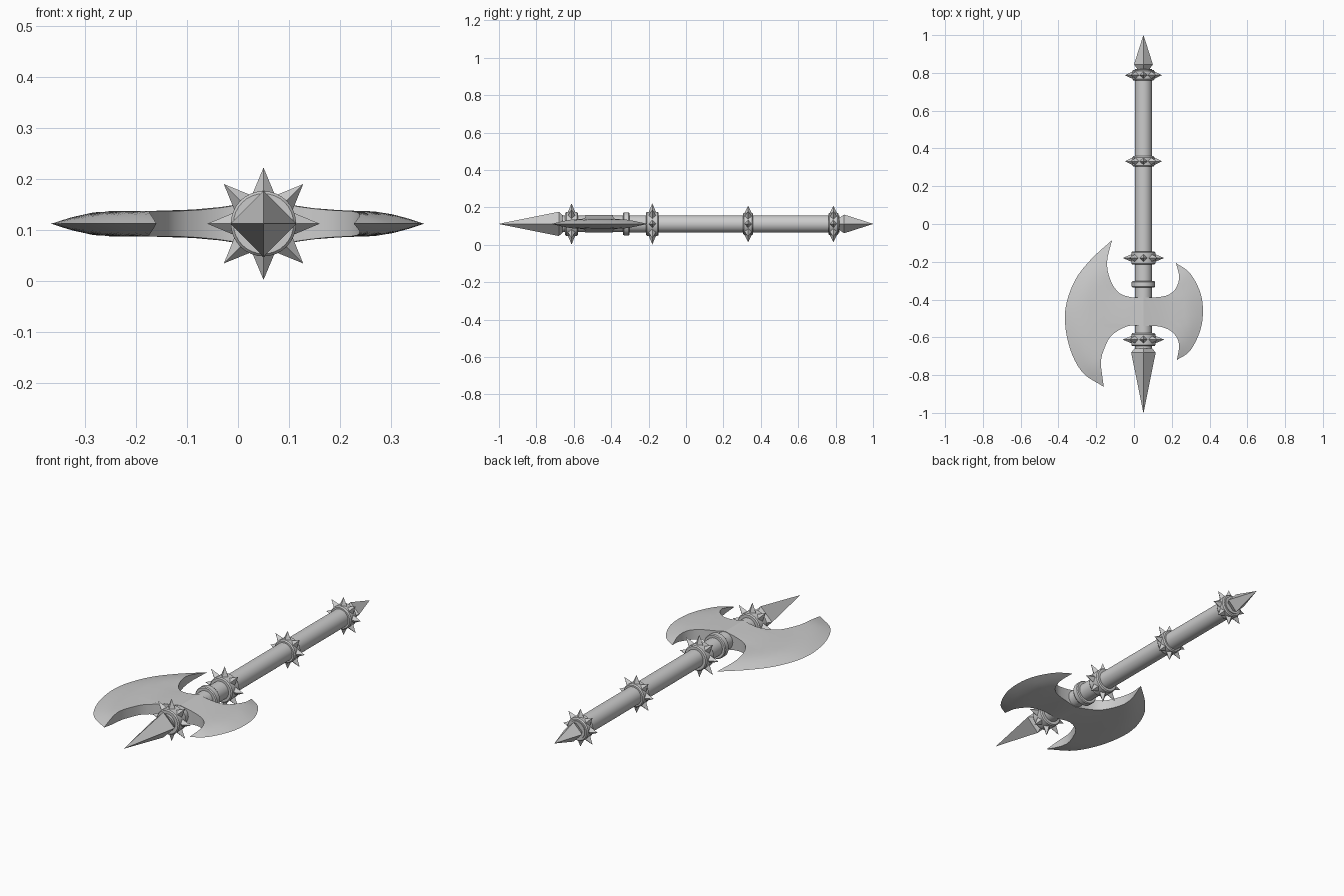
import bpy, bmesh, math
from mathutils import Vector, Matrix

cube = bpy.data.objects.get("Cube")
if cube:
    bpy.data.objects.remove(cube, do_unlink=True)

AX, AZ = 0.05, 0.112          # shaft axis, running along y

steel = bpy.data.materials.new("grey steel")
steel.use_nodes = True
steel.diffuse_color = (0.6, 0.6, 0.6, 1)
steel.node_tree.nodes["Principled BSDF"].inputs["Base Color"].default_value = (0.6, 0.6, 0.6, 1)


def finish(name, bm, smooth=True):
    bmesh.ops.remove_doubles(bm, verts=bm.verts, dist=1e-5)
    bmesh.ops.recalc_face_normals(bm, faces=bm.faces)
    mesh = bpy.data.meshes.new(name)
    bm.to_mesh(mesh)
    bm.free()
    mesh.materials.append(steel)
    obj = bpy.data.objects.new(name, mesh)
    bpy.context.collection.objects.link(obj)
    if smooth:
        bpy.ops.object.select_all(action='DESELECT')
        obj.select_set(True)
        bpy.context.view_layer.objects.active = obj
        bpy.ops.object.shade_smooth_by_angle(angle=math.radians(35))
    return obj


def lathe(name, profile, sides=32, smooth=True):
    """Turn (y, radius) points round the shaft axis; the ends are capped."""
    bm = bmesh.new()
    rings = []
    for y, r in profile:
        rings.append([bm.verts.new((AX + r * math.cos(a), y, AZ + r * math.sin(a)))
                      for a in (math.tau * i / sides for i in range(sides))])
    for a, b in zip(rings, rings[1:]):
        for i in range(sides):
            j = (i + 1) % sides
            bm.faces.new((a[i], a[j], b[j], b[i]))
    bm.faces.new(rings[0])
    bm.faces.new(rings[-1])
    return finish(name, bm, smooth)


def spikes(name, y, inner, tip, width):
    """Eight four-sided spikes pointing outwards."""
    bm = bmesh.new()
    for i in range(8):
        place = (Matrix.Translation((AX, y, AZ)) @ Matrix.Rotation(math.tau * i / 8, 4, 'Y')
                 @ Matrix.Translation((0, 0, (inner + tip) / 2)))
        bmesh.ops.create_cone(bm, cap_ends=True, segments=4, radius1=width, radius2=0,
                              depth=tip - inner, matrix=place)
    return finish(name, bm, False)


def curve(points, n):
    """Catmull-Rom samples through the points."""
    p = [Vector(q) for q in points]
    p = [2 * p[0] - p[1]] + p + [2 * p[-1] - p[-2]]
    out = []
    for k in range(n + 1):
        t = k / n * (len(p) - 3)
        i = min(int(t), len(p) - 4)
        t -= i
        a, b, c, d = p[i:i + 4]
        out.append(0.5 * (2 * b + (c - a) * t + (2 * a - 5 * b + 4 * c - d) * t * t
                          + (3 * b - a - 3 * c + d) * t ** 3))
    return out


def blade(name, upper, lower, outer):
    """Crescent between the hollow inner edges and the sharp outer edge."""
    n = 14
    inner = curve(upper, n) + curve(lower, n)
    edge = curve(outer, 2 * n + 1)
    cols = (0, 0.25, 0.5, 0.68, 0.8, 0.9, 0.96, 1)
    bm = bmesh.new()
    grids = []
    for side in (1, -1):
        grid = []
        for a, b in zip(inner, edge):
            row = []
            for s in cols:
                q = a.lerp(b, s)
                gap = (b - q).length
                hub = max(0, 1 - abs(q.x - AX) / 0.18)
                h = (0.025 + 0.022 * hub ** 2) * math.sin(math.pi / 2 * min(1, gap / 0.12))
                row.append(bm.verts.new((q.x, q.y, AZ + side * h)))
            grid.append(row)
        for r0, r1 in zip(grid, grid[1:]):
            for j in range(len(cols) - 1):
                bm.faces.new((r0[j], r0[j + 1], r1[j + 1], r1[j]))
        grids.append(grid)
    top, bottom = grids
    for i in range(len(top) - 1):
        bm.faces.new((top[i][0], top[i + 1][0], bottom[i + 1][0], bottom[i][0]))
    bmesh.ops.dissolve_degenerate(bm, dist=1e-5, edges=bm.edges)
    return finish(name, bm)


# Shaft and plain band
lathe("shaft", [(-0.66, 0.044), (-0.32, 0.044), (-0.32, 0.046), (0.82, 0.046)])
lathe("plain_band", [(-0.336, 0.046), (-0.336, 0.058), (-0.331, 0.062),
                     (-0.307, 0.062), (-0.302, 0.058), (-0.302, 0.046)])

# Spiked collars
for label, y, half, r, tip in (("front", -0.612, 0.034, 0.064, 0.11),
                               ("neck", -0.18, 0.034, 0.064, 0.11),
                               ("middle", 0.332, 0.027, 0.059, 0.098),
                               ("rear", 0.788, 0.027, 0.059, 0.098)):
    lathe(label + "_collar", [(y - half, r - 0.015), (y - half, r - 0.005), (y - half + 0.006, r),
                              (y + half - 0.006, r), (y + half, r - 0.005), (y + half, r - 0.015)])
    spikes(label + "_spikes", y, r - 0.004, tip, 0.021)

# Four-sided points at both ends
lathe("front_point", [(-0.64, 0.03), (-0.68, 0.065), (-1, 0.0005)], 4, False)
lathe("rear_point", [(0.81, 0.025), (0.845, 0.05), (1, 0.0005)], 4, False)

# Two crescent blades of different size
blade("right_blade",
      [(-0.116, -0.085), (-0.143, -0.2), (-0.127, -0.29), (-0.085, -0.36), (-0.02, -0.387), (0.05, -0.39)],
      [(0.05, -0.54), (-0.032, -0.54), (-0.116, -0.587), (-0.153, -0.65), (-0.175, -0.73), (-0.16, -0.862)],
      [(-0.116, -0.085), (-0.23, -0.19), (-0.317, -0.307), (-0.365, -0.465),
       (-0.345, -0.64), (-0.275, -0.783), (-0.16, -0.862)])
blade("left_blade",
      [(0.222, -0.206), (0.239, -0.28), (0.222, -0.34), (0.18, -0.376), (0.116, -0.388), (0.05, -0.39)],
      [(0.05, -0.54), (0.116, -0.54), (0.175, -0.555), (0.217, -0.587), (0.239, -0.64), (0.227, -0.72)],
      [(0.222, -0.206), (0.296, -0.26), (0.35, -0.36), (0.365, -0.46),
       (0.35, -0.566), (0.296, -0.672), (0.227, -0.72)])
